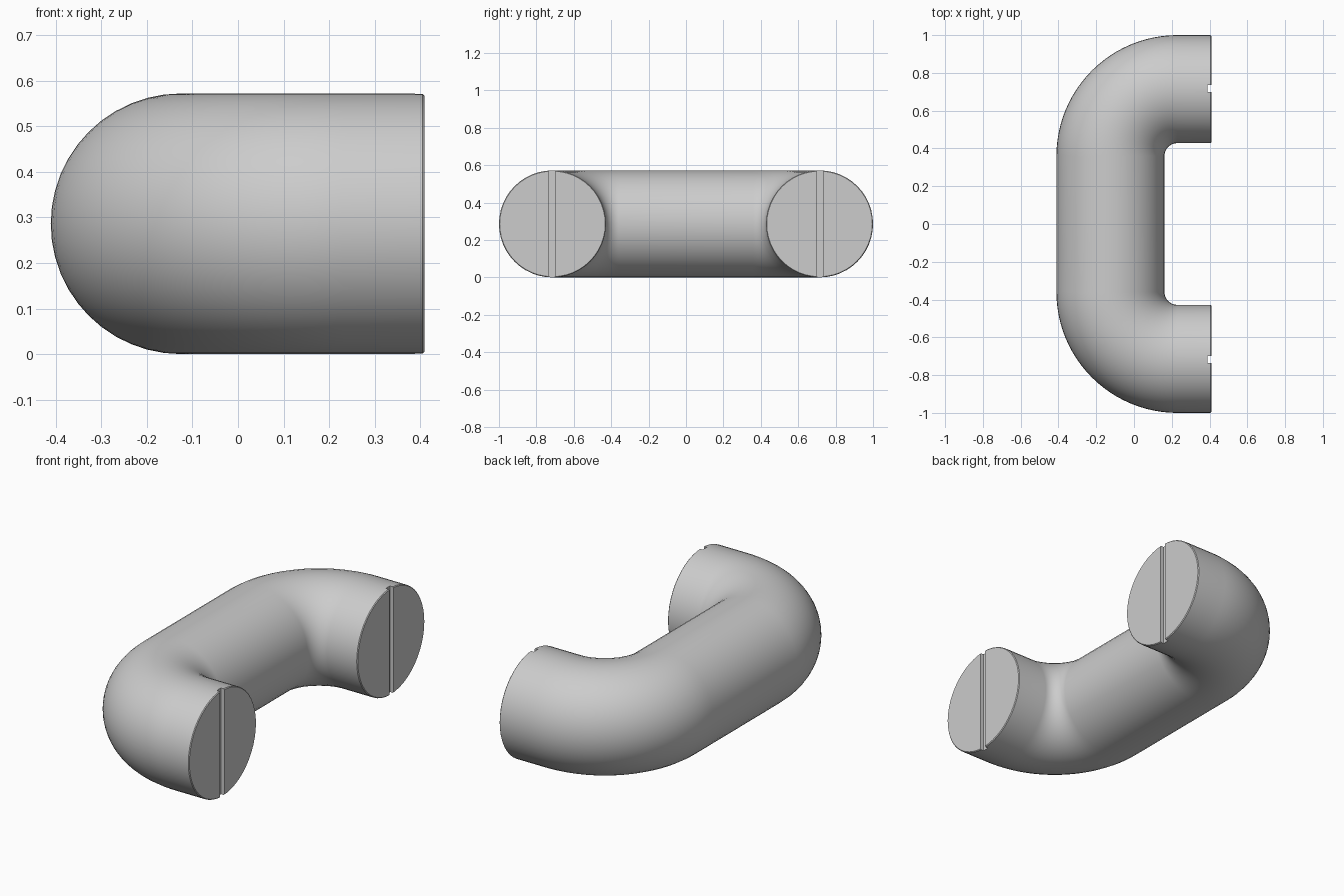
import bpy, bmesh
from math import sin, cos, pi, radians
from mathutils import Vector

cube = bpy.data.objects.get("Cube")
if cube:
    bpy.data.objects.remove(cube, do_unlink=True)

R = 0.286               # tube radius
BEND = 0.355            # centre line bend radius
CX, CY = 0.23, 0.359    # bend centre
END = 0.409             # x of the flat end faces
BEVEL = 0.004
SIDES, STEPS = 48, 24

grey = bpy.data.materials.new("plain grey")
grey.use_nodes = True
color = (0.604, 0.604, 0.604, 1)
grey.diffuse_color = color
grey.node_tree.nodes["Principled BSDF"].inputs["Base Color"].default_value = color

# Centre line of one half: end face, straight leg, quarter bend (position, outward normal, radius)
out = Vector((0, 1, 0))
half = [(Vector((END, CY + BEND, R)), out, R - BEVEL),
        (Vector((END - BEVEL, CY + BEND, R)), out, R)]
for i in range(STEPS + 1):
    a = pi / 2 * (1 + i / STEPS)
    n = Vector((cos(a), sin(a), 0))
    half.append((Vector((CX, CY, R)) + n * BEND, n, R))
flip = Vector((1, -1, 1))
path = half + [(p * flip, n * flip, r) for p, n, r in reversed(half)]

# Sweep the round section along the path
bm = bmesh.new()
rings = []
for p, n, r in path:
    rings.append([bm.verts.new(p + n * r * cos(2 * pi * k / SIDES)
                               + Vector((0, 0, r * sin(2 * pi * k / SIDES))))
                  for k in range(SIDES)])
for a, b in zip(rings, rings[1:]):
    for k in range(SIDES):
        j = (k + 1) % SIDES
        bm.faces.new((a[k], a[j], b[j], b[k]))
bm.faces.new(rings[0])
bm.faces.new(rings[-1])
bmesh.ops.recalc_face_normals(bm, faces=bm.faces)
mesh = bpy.data.meshes.new("handle")
bm.to_mesh(mesh)
bm.free()
handle = bpy.data.objects.new("handle", mesh)
bpy.context.collection.objects.link(handle)
mesh.materials.append(grey)

bpy.ops.object.select_all(action='DESELECT')
bpy.context.view_layer.objects.active = handle
handle.select_set(True)

# Vertical slot across each end face
for side in (1, -1):
    bpy.ops.mesh.primitive_cube_add(size=1, location=(END, side * 0.717, R))
    cutter = bpy.context.object
    cutter.name = "slot_cutter"
    cutter.scale = (0.04, 0.036, 1)
    cutter.hide_render = True
    cutter.data.materials.append(grey)
    bpy.ops.object.select_all(action='DESELECT')
    bpy.context.view_layer.objects.active = handle
    handle.select_set(True)
    cut = handle.modifiers.new("slot", 'BOOLEAN')
    cut.operation = 'DIFFERENCE'
    cut.solver = 'EXACT'
    cut.object = cutter
    bpy.ops.object.modifier_apply(modifier=cut.name)
    bpy.data.objects.remove(cutter, do_unlink=True)

bpy.ops.object.shade_smooth_by_angle(angle=radians(30))
